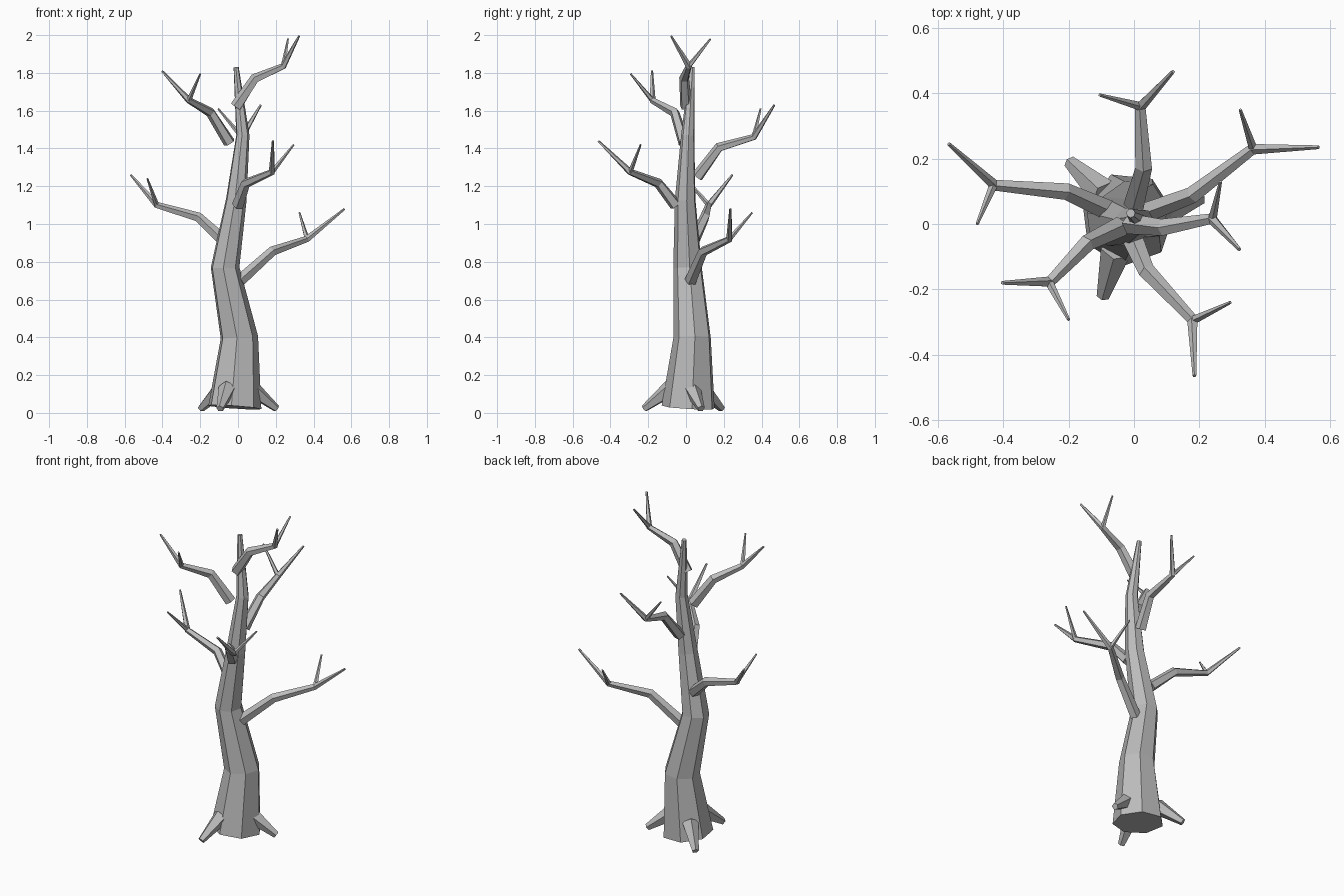
import bpy, bmesh
from math import cos, sin, tau, radians
from mathutils import Vector

cube = bpy.data.objects.get("Cube")
if cube:
    bpy.data.objects.remove(cube, do_unlink=True)

bark = bpy.data.materials.new("grey_bark")
bark.use_nodes = True
GREY = (0.5, 0.5, 0.5, 1)
bark.diffuse_color = GREY
bark.node_tree.nodes["Principled BSDF"].inputs["Base Color"].default_value = GREY


def limb(name, path, radii, sides=5, phase=0.0, axis=None):
    """Loft a faceted, capped tube of changing radius along a path."""
    pts = [Vector(p) for p in path]
    bm = bmesh.new()
    rings = []
    for i, (p, r) in enumerate(zip(pts, radii)):
        ahead = (pts[min(i + 1, len(pts) - 1)] - p).normalized()
        behind = (p - pts[max(i - 1, 0)]).normalized()
        t = (ahead + behind).normalized()
        # reference direction keeps all rings aligned without twist
        ref = Vector(axis) if axis else Vector((0, 0, 1))
        u = (ref - t * ref.dot(t)).normalized()
        v = t.cross(u)
        ring = []
        for k in range(sides):
            a = phase + tau * k / sides
            ring.append(bm.verts.new(p + (u * cos(a) + v * sin(a)) * r))
        rings.append(ring)
    for lo, hi in zip(rings, rings[1:]):
        for k in range(sides):
            n = (k + 1) % sides
            bm.faces.new((lo[k], lo[n], hi[n], hi[k]))
    bm.faces.new(rings[0][::-1])
    bm.faces.new(rings[-1])
    bmesh.ops.recalc_face_normals(bm, faces=bm.faces)
    mesh = bpy.data.meshes.new(name)
    bm.to_mesh(mesh)
    bm.free()
    mesh.materials.append(bark)
    obj = bpy.data.objects.new(name, mesh)
    bpy.context.collection.objects.link(obj)
    return obj


# Trunk: seven-sided, bending as it rises
limb("trunk",
     [(-0.02, 0.015, 0.03), (0.005, 0.035, 0.4), (-0.07, 0.01, 0.77),
      (-0.01, -0.003, 1.13), (0.025, 0.01, 1.47), (-0.01, 0.033, 1.83)],
     [0.145, 0.102, 0.078, 0.056, 0.036, 0.014],
     sides=7, phase=radians(7), axis=(1, 0, 0))

# Roots: short tapered spurs
roots = {
    "front_root": [(-0.055, -0.08, 0.13), (-0.095, -0.222, 0.022)],
    "left_root": [(0.07, 0.03, 0.13), (0.205, 0.08, 0.022)],
    "back_root": [(-0.09, 0.09, 0.13), (-0.197, 0.19, 0.022)],
}
for name, path in roots.items():
    limb(name, path, [0.048, 0.02])

# Branches: base, elbow, fork, main tip, then the tip of the side twig
branches = {
    "low_left_branch": [(0.01, 0.025, 0.7), (0.18, 0.09, 0.855),
                        (0.365, 0.23, 0.92), (0.565, 0.235, 1.08), (0.325, 0.35, 1.06)],
    "low_right_branch": [(-0.085, 0.045, 0.92), (-0.21, 0.1, 1.035),
                         (-0.43, 0.12, 1.1), (-0.567, 0.245, 1.26), (-0.48, 0.0, 1.24)],
    "front_branch": [(0.0, -0.055, 1.1), (0.04, -0.145, 1.215),
                     (0.18, -0.295, 1.275), (0.185, -0.465, 1.44), (0.295, -0.24, 1.42)],
    "back_branch": [(0.0, 0.06, 1.25), (0.03, 0.175, 1.405),
                    (0.02, 0.36, 1.46), (0.12, 0.467, 1.63), (-0.105, 0.395, 1.61)],
    "high_right_branch": [(-0.045, -0.01, 1.43), (-0.145, -0.06, 1.59),
                          (-0.26, -0.178, 1.655), (-0.403, -0.18, 1.81), (-0.2, -0.293, 1.795)],
    "top_left_branch": [(-0.01, 0.0, 1.62), (0.09, -0.01, 1.77),
                        (0.24, 0.015, 1.835), (0.323, -0.078, 1.995), (0.265, 0.13, 1.98)],
}
for name, (base, elbow, fork, tip, twig_tip) in branches.items():
    limb(name, [base, elbow, fork, tip], [0.033, 0.027, 0.018, 0.006])
    limb(name + "_twig", [fork, twig_tip], [0.014, 0.005])
